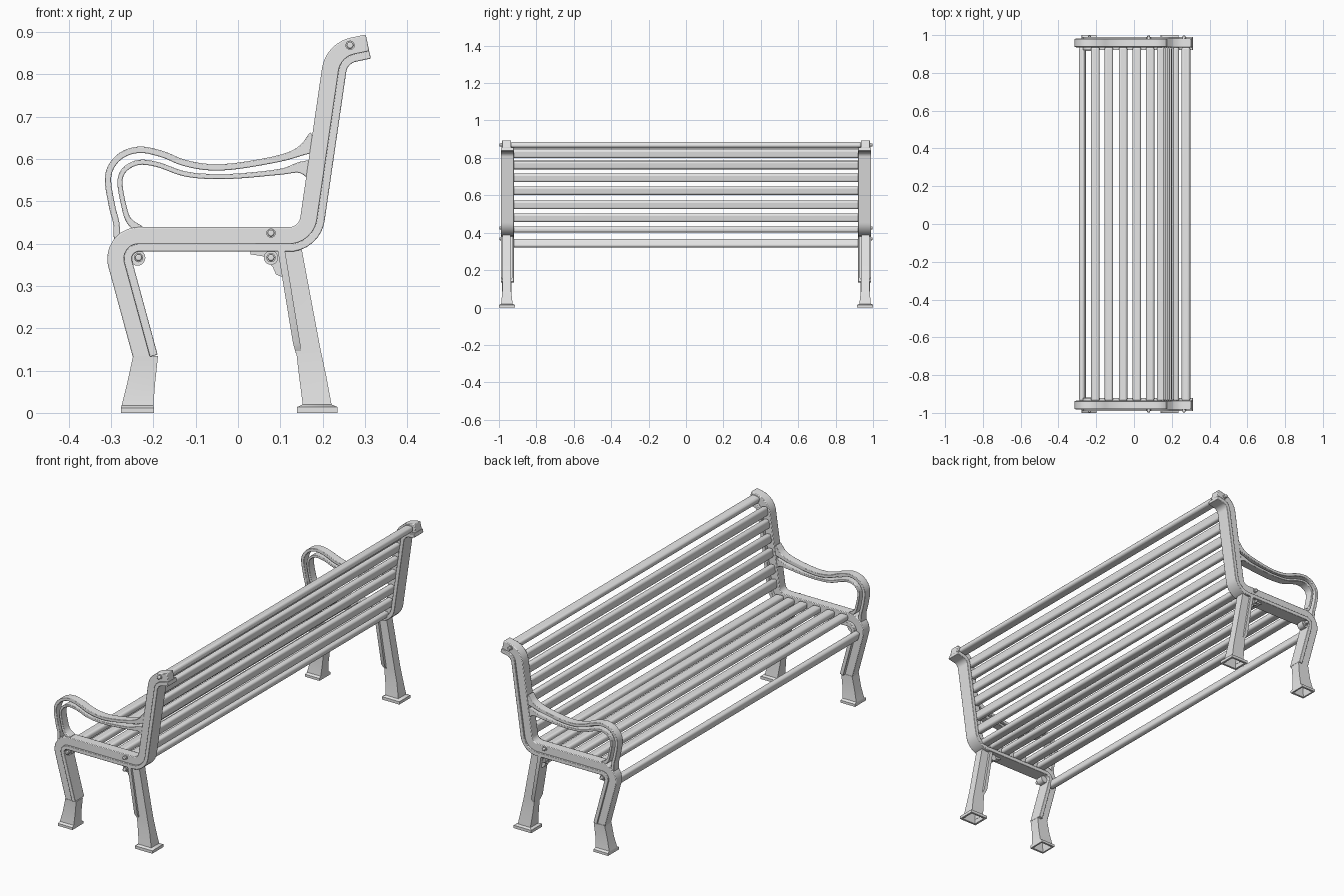
import bpy, bmesh, math
from mathutils import Vector

if "Cube" in bpy.data.objects:
    bpy.data.objects.remove(bpy.data.objects["Cube"], do_unlink=True)

grey = bpy.data.materials.new("plain_grey")
grey.use_nodes = True
grey.diffuse_color = (0.8, 0.8, 0.8, 1)
grey.node_tree.nodes["Principled BSDF"].inputs["Base Color"].default_value = (0.8, 0.8, 0.8, 1)


def finish(name, bm, mirror=True, bevel=0, segments=2):
    """Turn a bmesh into a smooth-shaded object, mirrored to the other bench end."""
    bmesh.ops.recalc_face_normals(bm, faces=bm.faces)
    mesh = bpy.data.meshes.new(name)
    bm.to_mesh(mesh)
    bm.free()
    mesh.materials.append(grey)
    ob = bpy.data.objects.new(name, mesh)
    bpy.context.collection.objects.link(ob)
    bpy.ops.object.select_all(action='DESELECT')
    ob.select_set(True)
    bpy.context.view_layer.objects.active = ob
    bpy.ops.object.shade_smooth_by_angle(angle=math.radians(35))
    if bevel:
        mod = ob.modifiers.new("rounded_edges", 'BEVEL')
        mod.width, mod.segments = bevel, segments
        mod.limit_method = 'ANGLE'
        mod.angle_limit = math.radians(40)
    if mirror:
        mod = ob.modifiers.new("other_end", 'MIRROR')
        mod.use_axis = (False, True, False)
    return ob


def loft(name, rings, **options):
    """Skin a list of equal-length point rings and cap both ends."""
    bm = bmesh.new()
    rows = [[bm.verts.new(p) for p in ring] for ring in rings]
    n = len(rows[0])
    for a, b in zip(rows, rows[1:]):
        for i in range(n):
            j = (i + 1) % n
            bm.faces.new((a[i], a[j], b[j], b[i]))
    bm.faces.new(rows[0])
    bm.faces.new(rows[-1])
    return finish(name, bm, **options)


def ribbon(name, path, y0, y1, low=None, high=None, **options):
    """Sweep a rectangle along an x-z path; the third coordinate is the half width."""
    rings = []
    for i, p in enumerate(path):
        d = path[min(i + 1, len(path) - 1)] - path[max(i - 1, 0)]
        d = Vector((d[0], d[1])).normalized()
        side = Vector((-d.y, d.x))
        c = Vector((p[0], p[1]))
        a = c + side * (-p[2] if low is None else low)
        b = c + side * (p[2] if high is None else high)
        rings.append([(a.x, y0, a.y), (a.x, y1, a.y), (b.x, y1, b.y), (b.x, y0, b.y)])
    return loft(name, rings, **options)


def rounded(corners, steps=8):
    """Polyline of (x, z, radius) corners with true arc fillets."""
    pts = [Vector((c[0], c[1], 0)) for c in corners]
    out = [pts[0]]
    for i in range(1, len(pts) - 1):
        u = (pts[i - 1] - pts[i]).normalized()
        v = (pts[i + 1] - pts[i]).normalized()
        half = u.angle(v) / 2
        r = corners[i][2]
        centre = pts[i] + (u + v).normalized() * (r / math.sin(half))
        start = pts[i] + u * (r / math.tan(half)) - centre
        end = pts[i] + v * (r / math.tan(half)) - centre
        out += [centre + start.lerp(end, k / steps).normalized() * r for k in range(steps + 1)]
    return out + [pts[-1]]


def smooth_curve(points, steps=5):
    """Catmull-Rom curve through (x, z, half width) points."""
    p = [Vector(q) for q in points]
    p = [p[0] * 2 - p[1]] + p + [p[-1] * 2 - p[-2]]
    out = []
    for a, b, c, d in zip(p, p[1:], p[2:], p[3:]):
        for k in range(steps):
            t = k / steps
            out.append((b * 2 + (c - a) * t + (a * 2 - b * 5 + c * 4 - d) * t * t
                        + (b * 3 - a - c * 3 + d) * t ** 3) / 2)
    return out + [p[-2]]


def box_ring(x0, x1, y0, y1, z):
    return [(x0, y0, z), (x1, y0, z), (x1, y1, z), (x0, y1, z)]


def cylinder(name, x, z, r, y0, y1, sides, **options):
    ring = [(math.cos(math.tau * k / sides) * r, math.sin(math.tau * k / sides) * r)
            for k in range(sides)]
    return loft(name, [[(x + a, y, z + b) for a, b in ring] for y in (y0, y1)], **options)


# End frame: one bent bar from front leg over the seat and up the back, T-shaped in section
frame = rounded([(-.218, .13, 0), (-.294, .41, .045), (.169, .41, .056),
                 (.233, .85, .058), (.308, .866, 0)])
ribbon("end_frame_web", frame, .935, .983, -.012, .029, bevel=.003)
ribbon("end_frame_flange", frame, .92, .99, -.029, -.01, bevel=.002)

# Armrest: two thin scrolls
t = .0075
ribbon("armrest_outer", smooth_curve([
    (.185, .642, .026), (.15, .62, .012), (.1, .602, .008), (0, .584, t), (-.07, .581, t),
    (-.13, .592, t), (-.18, .612, t), (-.235, .622, t), (-.282, .604, t), (-.307, .56, t),
    (-.298, .49, t), (-.288, .45, t), (-.286, .41, t)]), .938, .98, bevel=.002)
t = .006
ribbon("armrest_inner", smooth_curve([
    (.178, .575, .026), (.145, .58, .013), (.1, .57, .007), (0, .56, t), (-.07, .559, t),
    (-.13, .566, t), (-.19, .587, t), (-.235, .592, t), (-.268, .575, t), (-.279, .545, t),
    (-.27, .49, t), (-.258, .455, .007), (-.232, .432, .011)]), .938, .98, bevel=.002)

# Front foot: flared and hollow underneath
loft("front_foot", [
    box_ring(-.248, -.189, .933, .985, .135),
    box_ring(-.262, -.196, .933, .983, .07),
    box_ring(-.275, -.2, .927, .988, .018),
    box_ring(-.277, -.199, .915, 1, .012),
    box_ring(-.277, -.199, .915, 1, 0),
    box_ring(-.269, -.207, .925, .99, 0),
    box_ring(-.25, -.205, .94, .975, .09)])

# Rear leg with its foot, plus the wider flange along its front
loft("rear_leg", [
    box_ring(.095, .15, .937, .98, .39),
    box_ring(.137, .195, .937, .98, .15),
    box_ring(.144, .208, .935, .982, .09),
    box_ring(.153, .221, .927, .988, .02),
    box_ring(.14, .235, .915, 1, .014),
    box_ring(.14, .235, .915, 1, 0),
    box_ring(.15, .225, .925, .99, 0),
    box_ring(.16, .2, .942, .975, .09)])
loft("rear_leg_flange", [
    box_ring(.093, .11, .925, .99, .39),
    box_ring(.13, .147, .925, .99, .165),
    box_ring(.137, .15, .94, .977, .14)])

# Lugs and brackets under the seat
cylinder("front_lug", -.238, .367, .019, .94, .977, 20)
cylinder("rear_lug", .078, .367, .017, .94, .977, 20)
bracket = [(.03, .385), (.03, .375), (.06, .37), (.082, .345), (.09, .327), (.108, .32), (.1, .385)]
loft("rear_bracket", [[(x, y, z) for x, z in bracket] for y in (.945, .972)])

# Bolts with washers
for x, z in [(.265, .869), (.078, .425), (.078, .367), (-.235, .367)]:
    cylinder("bolt_washer", x, z, .011, .97, .987, 16)
    cylinder("bolt_head", x, z, .008, .98, .997, 12, bevel=.003)


# Slats: rounded planks running between the ends
def slat(name, x, z, angle):
    ob = loft(name, [box_ring(-.0225, .0225, y, -y, s) for s, y in ((-.015, .937), (.015, .937))],
              mirror=False, bevel=.011, segments=4)
    ob.location = (x, 0, z)
    ob.rotation_euler = (0, -angle, 0)


lift = .007
lean = math.atan2(.44, .064)
slat("front_edge_slat", -.273, .343, math.atan2(.28, -.076))
for x in (-.205, -.133, -.058, .015, .085, .143):
    slat("seat_slat", x, .41 + lift, 0)
for z in (.48, .549, .625, .693, .762, .822):
    slat("back_slat", .169 + (z - .41) * .145 - lift, z, lean)
slat("top_slat", .275, .861 + lift, .2)
